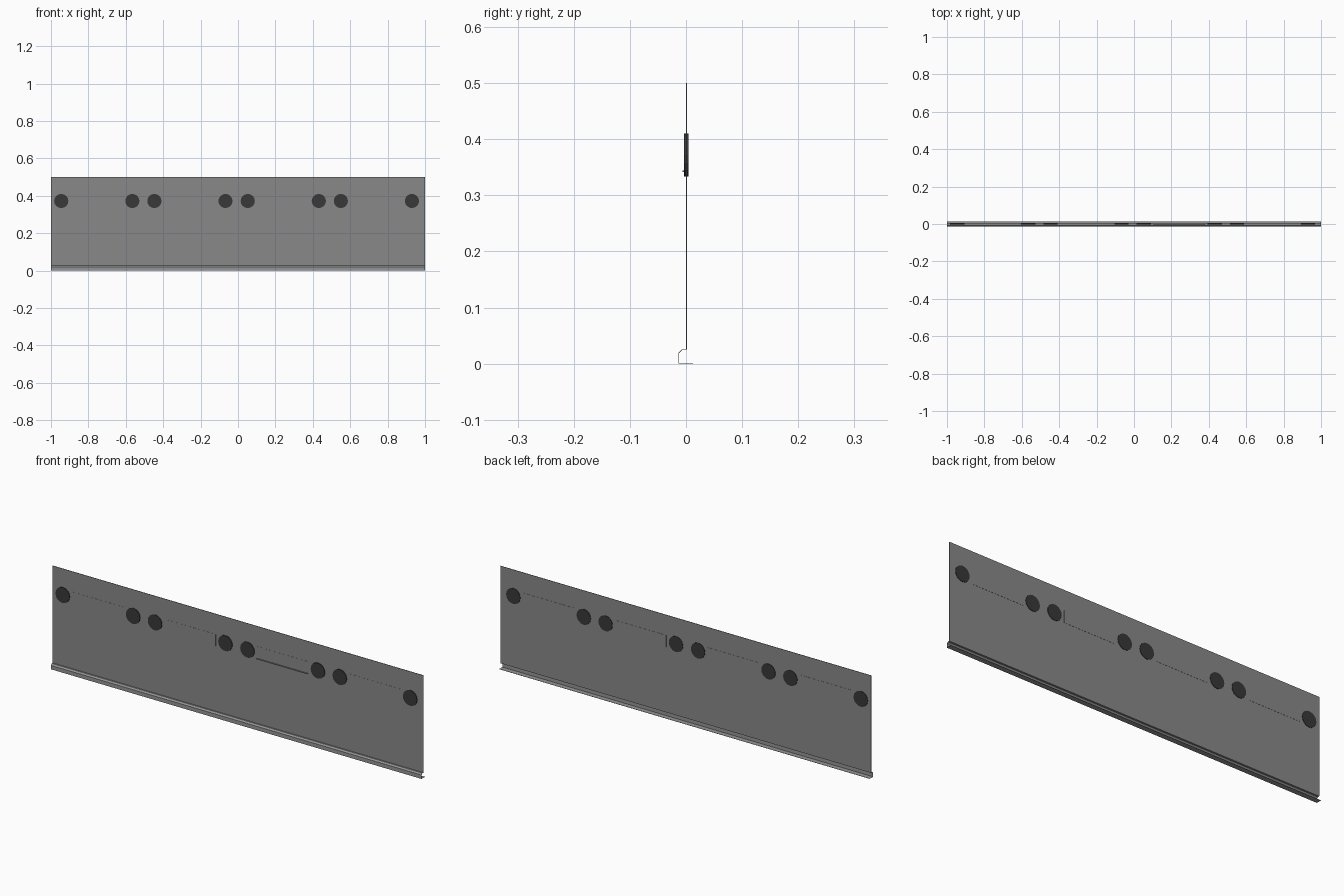
import bpy, bmesh, math

if "Cube" in bpy.data.objects:
    bpy.data.objects.remove(bpy.data.objects["Cube"])


def material(name, rgb):
    m = bpy.data.materials.new(name)
    m.diffuse_color = (*rgb, 1)
    m.use_nodes = True
    m.node_tree.nodes["Principled BSDF"].inputs["Base Color"].default_value = m.diffuse_color
    return m


grey = material("panel grey", (0.25, 0.25, 0.25))
trim = material("trim grey", (0.30, 0.30, 0.30))
dark = material("dark disc", (0.04, 0.04, 0.042))


def finish(name, bm, mat):
    bmesh.ops.recalc_face_normals(bm, faces=bm.faces)
    mesh = bpy.data.meshes.new(name)
    bm.to_mesh(mesh)
    bm.free()
    mesh.materials.append(mat)
    ob = bpy.data.objects.new(name, mesh)
    bpy.context.collection.objects.link(ob)
    return ob


def box(name, x0, x1, y0, y1, z0, z1, mat):
    bm = bmesh.new()
    bmesh.ops.create_cube(bm, size=1)
    for v in bm.verts:
        v.co = (x1 if v.co.x > 0 else x0, y1 if v.co.y > 0 else y0, z1 if v.co.z > 0 else z0)
    return finish(name, bm, mat)


# Upright sheet
box("panel", -1, 1, 0, 0.002, 0.025, 0.5, grey)

# Folded foot strip along the bottom edge, thin closed profile
outer = [(0.002, 0.026), (-0.007, 0.026), (-0.0135, 0.019), (-0.0135, 0.001), (0.0125, 0.001)]
inner = [(0.0125, 0.002), (-0.0125, 0.002), (-0.0125, 0.0186), (-0.0066, 0.025), (0.002, 0.025)]
bm = bmesh.new()
face = bm.faces.new([bm.verts.new((-1, y, z - 0.001 if z < 0.01 else z)) for y, z in outer + inner])
ext = bmesh.ops.extrude_face_region(bm, geom=[face], use_keep_orig=True)
for g in ext["geom"]:
    if isinstance(g, bmesh.types.BMVert):
        g.co.x = 1
finish("foot_strip", bm, trim)

# Four stations: a shallow plate between two discs
for i, mid in enumerate((-0.755, -0.257, 0.242, 0.740)):
    box(f"plate_{i}", mid - 0.137, mid + 0.137, -0.0006, 0.0028, 0.343, 0.401, grey)
    for side in (-1, 1):
        bpy.ops.mesh.primitive_cylinder_add(
            vertices=16, radius=0.038, depth=0.0075,
            location=(mid + side * 0.19, 0.0005, 0.372), rotation=(math.pi / 2, 0, 0))
        disc = bpy.context.object
        disc.name = f"disc_{i}_{'left' if side < 0 else 'right'}"
        disc.data.materials.append(dark)

# Small ledge under the third plate
box("ledge", 0.105, 0.379, -0.006, 0, 0.3415, 0.344, grey)
